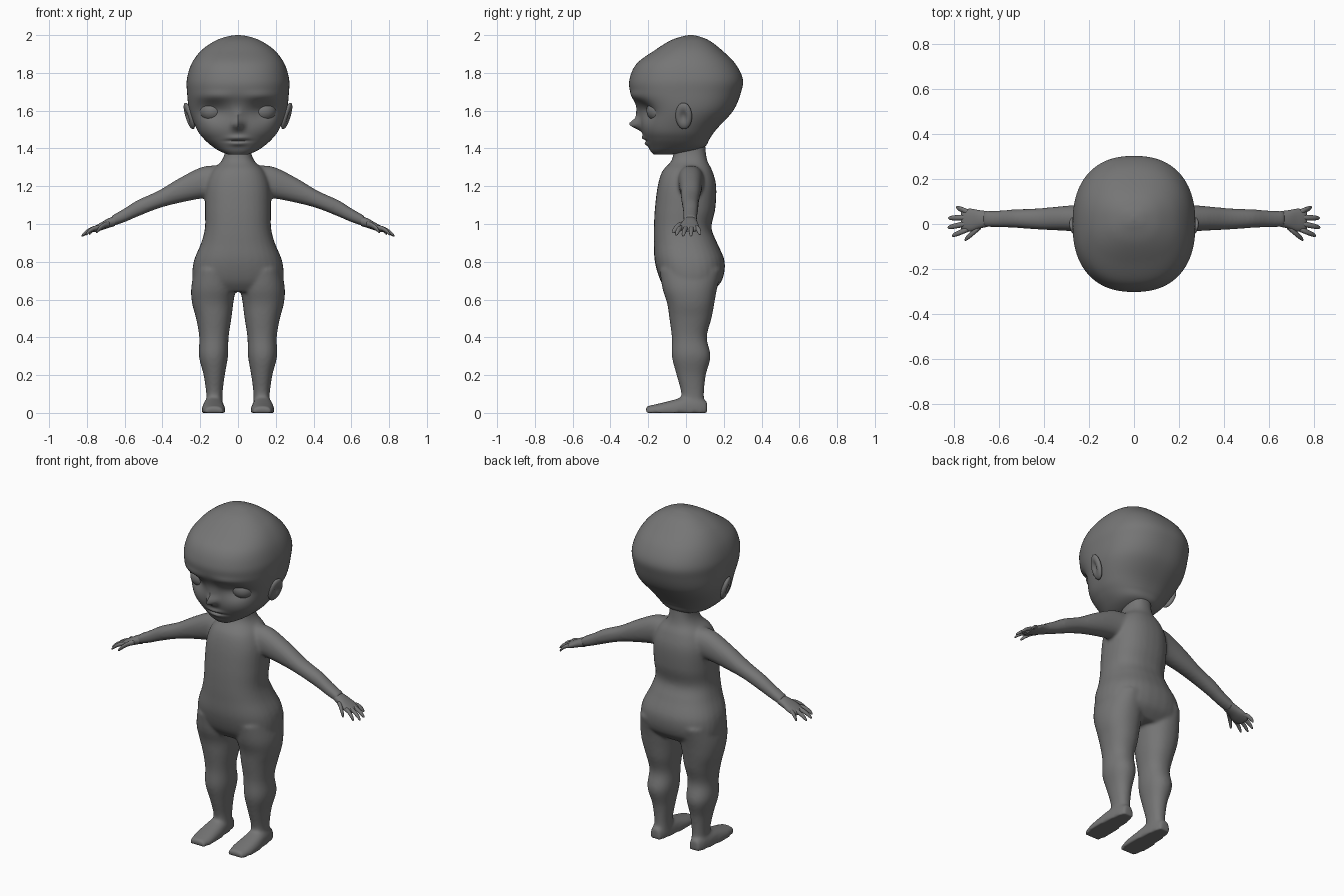
import bpy, bmesh, math
from mathutils import Matrix, Vector

cube = bpy.data.objects.get("Cube")
if cube:
    bpy.data.objects.remove(cube, do_unlink=True)

clay = bpy.data.materials.new("grey_clay")
clay.use_nodes = True
GREY = (0.18, 0.18, 0.18, 1)
clay.diffuse_color = GREY
clay.node_tree.nodes["Principled BSDF"].inputs["Base Color"].default_value = GREY


def spline(rows, steps):
    """Smooth curve through rows of numbers."""
    out = []
    for i in range(len(rows) - 1):
        p0, p1 = rows[max(i - 1, 0)], rows[i]
        p2, p3 = rows[i + 1], rows[min(i + 2, len(rows) - 1)]
        for k in range(steps):
            t = k / steps
            out.append([b + t * ((c - a) / 2 + t * (a - 2.5 * b + 2 * c - d / 2
                        + t * (1.5 * (b - c) + (d - a) / 2)))
                        for a, b, c, d in zip(p0, p1, p2, p3)])
    return out + [list(rows[-1])]


def loft(bm, axis, rows, side=1, power=2.2, sides=32, steps=5, floor=None):
    """Skin rounded sections (position, a min, a max, b min, b max) along an axis."""
    rings = []
    for pos, a0, a1, b0, b1 in spline(rows, steps):
        ring = []
        for k in range(sides):
            ang = math.tau * k / sides
            c, s = math.cos(ang), math.sin(ang)
            a = (a0 + a1) / 2 + (a1 - a0) / 2 * math.copysign(abs(c) ** (2 / power), c)
            b = (b0 + b1) / 2 + (b1 - b0) / 2 * math.copysign(abs(s) ** (2 / power), s)
            co = {"x": (pos, a, b), "y": (a, pos, b), "z": (a, b, pos)}[axis]
            z = co[2] if floor is None else max(co[2], floor)
            ring.append(bm.verts.new((co[0] * side, co[1], z)))
        rings.append(ring)
    for low, high in zip(rings, rings[1:]):
        for k in range(sides):
            n = (k + 1) % sides
            bm.faces.new((low[k], low[n], high[n], high[k]))
    bm.faces.new(rings[0])
    bm.faces.new(rings[-1])


def finish(name, bm, modifiers=()):
    """Turn a bmesh into a smooth grey object and apply its modifiers."""
    bmesh.ops.recalc_face_normals(bm, faces=bm.faces)
    mesh = bpy.data.meshes.new(name)
    bm.to_mesh(mesh)
    bm.free()
    mesh.materials.append(clay)
    obj = bpy.data.objects.new(name, mesh)
    bpy.context.collection.objects.link(obj)
    bpy.ops.object.select_all(action="DESELECT")
    obj.select_set(True)
    bpy.context.view_layer.objects.active = obj
    for kind, settings in modifiers:
        mod = obj.modifiers.new(kind.lower(), kind)
        for key, value in settings.items():
            setattr(mod, key, value)
        bpy.ops.object.modifier_apply(modifier=mod.name)
    bpy.ops.object.shade_smooth_by_angle(angle=math.radians(55))
    return obj


# Body: torso, legs, feet and arms merged into one skin
TORSO = [(1.45, .07, -.05, .10), (1.38, .07, -.065, .105), (1.33, .09, -.08, .115),
         (1.28, .14, -.125, .14), (1.2, .17, -.15, .16), (1.08, .175, -.165, .155),
         (.98, .175, -.17, .135), (.9, .195, -.17, .165), (.8, .235, -.165, .205),
         (.7, .24, -.135, .19), (.64, .2, -.09, .13)]
LEG = [(.76, .03, .23, -.14, .19), (.66, .015, .248, -.125, .165), (.58, .025, .243, -.1, .15),
       (.5, .035, .222, -.088, .135), (.4, .05, .205, -.075, .11), (.3, .053, .207, -.075, .13),
       (.2, .07, .182, -.05, .105), (.1, .082, .168, -.025, .095), (.03, .08, .17, -.04, .1)]
FOOT = [(.112, .1, .16, -.04, .06), (.07, .085, .175, -.06, .08), (0, .075, .185, -.06, .085),
        (-.08, .068, .192, -.05, .065), (-.15, .066, .19, -.04, .048),
        (-.212, .08, .175, -.03, .034)]
ARM = [(.1, -.05, .1, 1.14, 1.31), (.19, -.04, .09, 1.135, 1.302), (.31, -.03, .08, 1.112, 1.243),
       (.42, -.025, .07, 1.083, 1.177), (.53, -.017, .065, 1.04, 1.127),
       (.6, -.015, .06, 1.01, 1.083), (.67, -.013, .058, .987, 1.043)]

body = bmesh.new()
loft(body, "z", [(z, -w, w, f, b) for z, w, f, b in TORSO], power=2.4)
for side in (1, -1):
    loft(body, "z", LEG, side)
    loft(body, "y", FOOT, side, power=2.6, floor=0)
    loft(body, "x", ARM, side)
finish("body", body, [("REMESH", dict(mode="VOXEL", voxel_size=.009)),
                      ("SMOOTH", dict(factor=.5, iterations=8))])

# Head: lofted skull with the face pushed and pulled
SKULL = [(1.367, .05, -.17, -.08), (1.385, .095, -.187, .03), (1.41, .135, -.2, .1),
         (1.45, .18, -.217, .125), (1.5, .217, -.235, .16), (1.6, .257, -.252, .25),
         (1.7, .27, -.295, .292), (1.77, .27, -.298, .3), (1.85, .245, -.26, .26),
         (1.92, .193, -.165, .19), (1.97, .12, -.085, .125), (1.993, .055, -.02, .07),
         (2, .01, .015, .035)]


def bump(co, x, z, wide, high):
    return math.exp(-((abs(co.x) - x) / wide) ** 2 - ((co.z - z) / high) ** 2)


head = bmesh.new()
loft(head, "z", [(z, -w, w, f, b) for z, w, f, b in SKULL], power=2.35, sides=96, steps=8)
for v in head.verts:
    co = v.co.copy()
    if co.y < -.05:
        push = .038 * bump(co, .135, 1.6, .07, .05)      # eye socket
        push -= .012 * bump(co, .12, 1.675, .09, .025)   # brow
        push -= .058 * bump(co, 0, 1.527, .026, .026)    # nose tip
        push -= .018 * bump(co, 0, 1.575, .024, .04)     # nose bridge
        push -= .014 * bump(co, 0, 1.455, .05, .014)     # upper lip
        push -= .012 * bump(co, 0, 1.425, .04, .012)     # lower lip
        push += .01 * bump(co, 0, 1.44, .055, .006)      # mouth line
        v.co.y += push * min(1, (-.05 - co.y) / .08)
finish("head", head)


def ball(name, centre, size, turn=Matrix(), dent=0):
    bm = bmesh.new()
    bmesh.ops.create_uvsphere(bm, u_segments=32, v_segments=20, radius=1)
    out = math.copysign(1, centre[0])
    for v in bm.verts:
        if v.co.x * out > 0:
            v.co.x -= out * dent * math.exp(-5 * (v.co.y ** 2 + v.co.z ** 2))
        v.co = turn @ Vector(a * b for a, b in zip(v.co, size)) + Vector(centre)
    finish(name, bm)


# Fingers: base y, tip x, tip y, tip z
FINGERS = [(-.022, .808, -.052, .942), (.004, .828, -.016, .937),
           (.03, .825, .026, .937), (.052, .79, .074, .945)]
PALM = [(.65, -.012, .057, .99, 1.045), (.69, -.022, .062, .978, 1.028),
        (.725, -.034, .068, .966, 1.008), (.757, -.03, .064, .957, .99),
        (.768, -.02, .055, .957, .98)]


def digit(bm, side, start, end, r):
    rows = []
    for t, k in ((0, 1), (.35, 1), (.7, .9), (.92, .65), (1, .15)):
        x, y, z = Vector(start).lerp(Vector(end), t)
        z += .012 * math.sin(math.pi * t)
        rows.append((x, y - r * k, y + r * k, z - r * k, z + r * k))
    loft(bm, "x", rows, side, power=2, sides=12, steps=3)


for side, label in ((1, "left"), (-1, "right")):
    # Eyes and ears
    ball(label + "_eye", (side * .135, -.139, 1.6), (.07, .07, .062))
    tilt = Matrix.Rotation(side * .3, 3, "Y") @ Matrix.Rotation(side * -.25, 3, "Z")
    ball(label + "_ear", (side * .258, -.012, 1.572), (.02, .045, .073), tilt, .9)
    # Hands
    hand = bmesh.new()
    loft(hand, "x", PALM, side, sides=20)
    for base, *tip in FINGERS:
        digit(hand, side, (.735, base, .98), tip, .0125)
    digit(hand, side, (.68, -.008, 1), (.752, -.07, .955), .015)
    finish(label + "_hand", hand)
